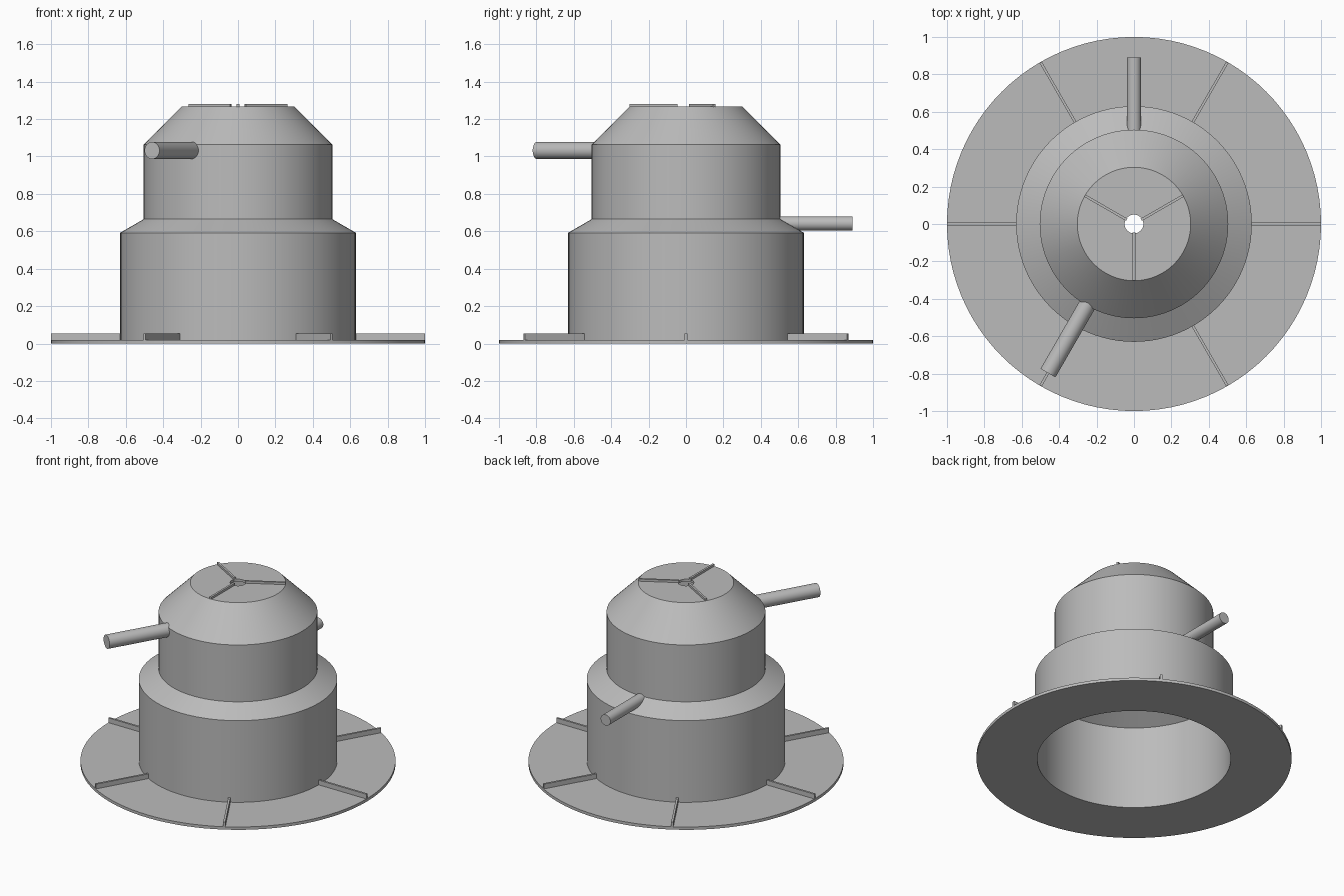
import bpy, bmesh, math
from mathutils import Matrix, Vector

cube = bpy.data.objects.get("Cube")
if cube:
    bpy.data.objects.remove(cube, do_unlink=True)

grey = bpy.data.materials.new("plain grey")
grey.use_nodes = True
colour = (0.50, 0.50, 0.50, 1)
grey.diffuse_color = colour
grey.node_tree.nodes["Principled BSDF"].inputs["Base Color"].default_value = colour


def finish(name, bm):
    bmesh.ops.recalc_face_normals(bm, faces=bm.faces)
    mesh = bpy.data.meshes.new(name)
    bm.to_mesh(mesh)
    bm.free()
    mesh.materials.append(grey)
    obj = bpy.data.objects.new(name, mesh)
    bpy.context.collection.objects.link(obj)
    bpy.ops.object.select_all(action='DESELECT')
    obj.select_set(True)
    bpy.context.view_layer.objects.active = obj
    bpy.ops.object.shade_smooth_by_angle(angle=math.radians(20))
    return obj


def lathe(name, profile, steps=96):
    """Revolve a closed profile of (radius, height) points."""
    bm = bmesh.new()
    verts = [bm.verts.new((r, 0, z)) for r, z in profile]
    edges = [bm.edges.new((v, verts[i - 1])) for i, v in enumerate(verts)]
    bmesh.ops.spin(bm, geom=verts + edges, axis=(0, 0, 1), cent=(0, 0, 0),
                   angle=math.tau, steps=steps)
    bmesh.ops.remove_doubles(bm, verts=bm.verts, dist=1e-4)
    return finish(name, bm)


def rib(name, inner, outer, bottom, top, width, degrees):
    """Thin radial bar."""
    bm = bmesh.new()
    bmesh.ops.create_cube(bm, size=1, matrix=(
        Matrix.Rotation(math.radians(degrees), 4, 'Z')
        @ Matrix.Translation(((inner + outer) / 2, 0, (bottom + top) / 2))
        @ Matrix.Diagonal((outer - inner, width, top - bottom, 1))))
    return finish(name, bm)


def pipe(name, inner, outer, height, radius, degrees):
    """Solid horizontal radial rod."""
    bm = bmesh.new()
    bmesh.ops.create_cone(
        bm, cap_ends=True, segments=32, radius1=radius, radius2=radius, depth=outer - inner,
        matrix=Matrix.Rotation(math.radians(degrees), 4, 'Z')
        @ Matrix.Translation(((inner + outer) / 2, 0, height))
        @ Matrix.Rotation(math.pi / 2, 4, 'Y'))
    return finish(name, bm)


# Hollow stepped housing with flange, open below and with a small hole on top
outside = [(1, 0), (1, 0.02), (0.63, 0.02), (0.63, 0.592), (0.504, 0.665),
           (0.504, 1.063), (0.303, 1.266), (0.05, 1.266)]
inside = [(0.05, 1.25), (0.297, 1.25), (0.488, 1.056), (0.488, 0.656),
          (0.614, 0.583), (0.614, 0)]
lathe("housing", outside + inside)

# Stiffening ribs on the flange and the top plate
for i in range(6):
    rib(f"flange_rib_{i + 1}", 0.62, 0.999, 0.015, 0.053, 0.014, i * 60)
for i in range(3):
    rib(f"top_rib_{i + 1}", 0.045, 0.303, 1.26, 1.281, 0.014, 30 + i * 120)

# Side pipes
pipe("upper_pipe", 0.475, 0.92, 1.032, 0.046, 240)
pipe("lower_pipe", 0.492, 0.89, 0.642, 0.038, 90)
